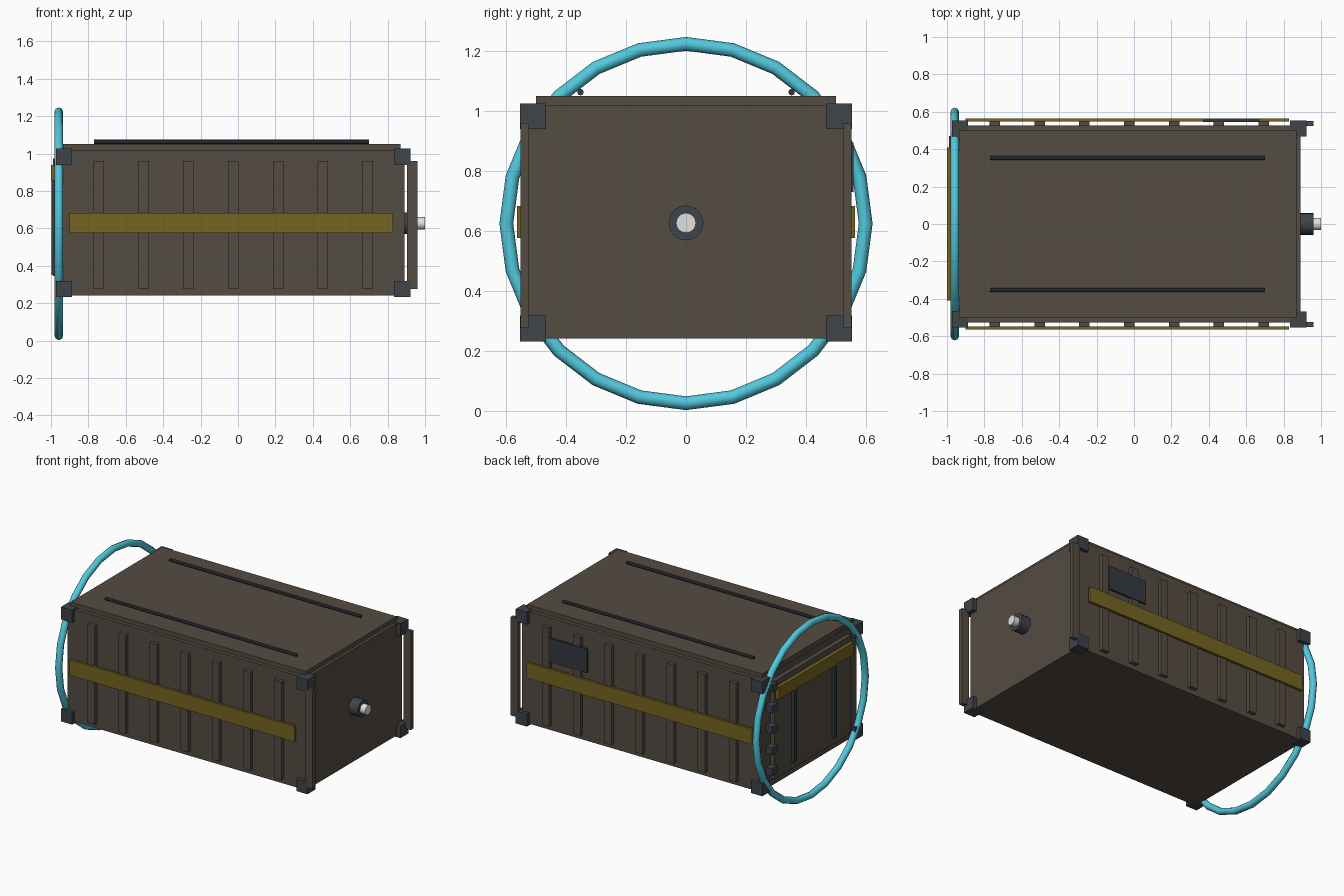
import bpy
from math import pi
from mathutils import Matrix

if "Cube" in bpy.data.objects:
    bpy.data.objects.remove(bpy.data.objects["Cube"])


def mat(name, r, g, b):
    m = bpy.data.materials.new(name)
    m.diffuse_color = (r, g, b, 1)
    m.use_nodes = True
    m.node_tree.nodes["Principled BSDF"].inputs["Base Color"].default_value = m.diffuse_color
    return m


BROWN = mat("dull brown", 0.090, 0.072, 0.055)
SLATE = mat("slate grey", 0.048, 0.058, 0.068)
DARK = mat("dark slate", 0.034, 0.041, 0.050)
MUSTARD = mat("mustard", 0.18, 0.13, 0.015)
CYAN = mat("cyan", 0.085, 0.58, 0.72)
WHITE = mat("off white", 0.75, 0.75, 0.75)


def box(name, x, y, z, m):
    """Box from (min, max) pairs on each axis."""
    size = [b - a for a, b in (x, y, z)]
    mid = [(a + b) / 2 for a, b in (x, y, z)]
    bpy.ops.mesh.primitive_cube_add(size=1)
    o = bpy.context.object
    o.name = name
    o.data.transform(Matrix.Translation(mid) @ Matrix.Diagonal((*size, 1)))
    o.data.materials.append(m)
    return o


def rod(name, x0, x1, y, z, r, m, sides=16):
    """Cylinder lying along x."""
    bpy.ops.mesh.primitive_cylinder_add(vertices=sides, radius=r, depth=x1 - x0,
                                        location=((x0 + x1) / 2, y, z), rotation=(0, pi / 2, 0))
    o = bpy.context.object
    o.name = name
    o.data.materials.append(m)
    bpy.ops.object.shade_smooth_by_angle()
    return o


# container shell and roof
box("body", (-0.943, 0.89), (-0.526, 0.526), (0.242, 1.02), BROWN)
box("roof_panel", (-0.935, 0.87), (-0.5, 0.5), (1.01, 1.051), BROWN)

# corner castings
for cx in (-0.93, 0.878):
    for cy in (-0.51, 0.51):
        for cz in (0.275, 0.983):
            h = 0.043
            box("corner_casting", (cx - h, cx + h), (cy - h, cy + h), (cz - h, cz + h), SLATE)

# side ribs (the last stands clear of the end wall), stripes and roof rails
for s, side in ((-1, "front"), (1, "back")):
    for i in range(8):
        x = -0.744 + i * 0.2395
        box(side + "_rib", (x - 0.028, x + 0.028), sorted((s * 0.524, s * 0.552)),
            (0.277, 0.96), BROWN)
    box(side + "_stripe", (-0.90, 0.83), sorted((s * 0.547, s * 0.564)), (0.576, 0.683), MUSTARD)
    rod(side + "_roof_rail", -0.77, 0.70, s * 0.352, 1.063, 0.011, DARK, 8)

# data plate on the back side
box("data_plate", (0.37, 0.67), (0.545, 0.558), (0.73, 0.895), DARK)

# door end: panel, stripe, lock bars and hinges
box("door_panel", (-0.975, -0.94), (-0.42, 0.42), (0.30, 0.98), BROWN)
box("door_stripe", (-1.0, -0.972), (-0.41, 0.41), (0.855, 0.94), MUSTARD)
for y in (-0.22, 0.22):
    box("lock_bar", (-0.996, -0.97), (y - 0.013, y + 0.013), (0.35, 0.87), DARK)
for i in range(5):
    z = 0.37 + i * 0.145
    box("hinge", (-0.99, -0.94), (0.41, 0.47), (z - 0.025, z + 0.025), SLATE)

# end coupling
rod("coupling_collar", 0.88, 0.96, 0, 0.627, 0.058, SLATE, 20)
rod("coupling_pin", 0.95, 1.0, 0, 0.627, 0.033, WHITE, 20)

# large hoop round the door end
bpy.ops.mesh.primitive_torus_add(major_segments=24, minor_segments=8, major_radius=0.599,
                                 minor_radius=0.023, location=(-0.958, 0, 0.625),
                                 rotation=(0, pi / 2, 0))
hoop = bpy.context.object
hoop.name = "hoop"
hoop.data.materials.append(CYAN)
bpy.ops.object.shade_smooth_by_angle(angle=pi / 3)
